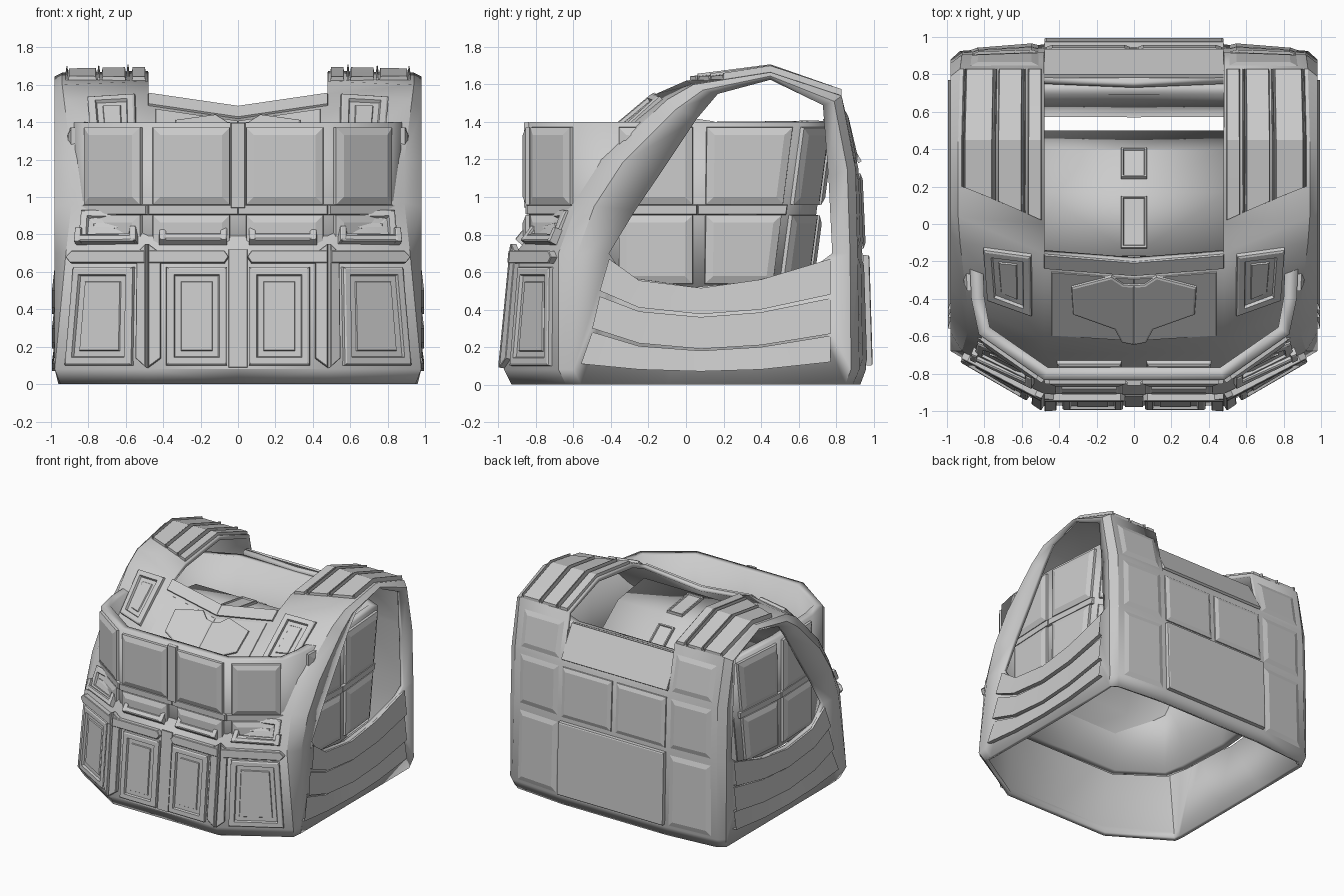
import bpy, bmesh
from mathutils import Vector as V

if "Cube" in bpy.data.objects:
    bpy.data.objects.remove(bpy.data.objects["Cube"])


def finish(name, bm, thick=0.0, mirror=True, angle=30):
    me = bpy.data.meshes.new(name)
    bm.to_mesh(me)
    bm.free()
    ob = bpy.data.objects.new(name, me)
    bpy.context.collection.objects.link(ob)
    if mirror:
        m = ob.modifiers.new("mirror", 'MIRROR')
        m.use_clip = True
        m.merge_threshold = 0.002
    if thick:
        s = ob.modifiers.new("thickness", 'SOLIDIFY')
        s.thickness, s.offset = thick, -1
    bpy.ops.object.select_all(action='DESELECT')
    ob.select_set(True)
    bpy.context.view_layer.objects.active = ob
    bpy.ops.object.shade_smooth_by_angle(angle=angle * 3.14159 / 180)
    return ob


def add_grid(bm, loops, closed=False):
    rows = [[bm.verts.new(p) for p in l] for l in loops]
    for a, b in zip(rows, rows[1:]):
        n = len(a)
        for i in range(n if closed else n - 1):
            j = (i + 1) % n
            bm.faces.new((a[i], b[i], b[j], a[j]))


def at(q, u, v):
    # point on a quad (bottom left, bottom right, top right, top left)
    q = [V(p) for p in q]
    return q[0].lerp(q[1], u).lerp(q[3].lerp(q[2], u), v)


def sub(q, u0, u1, v0, v1):
    return [at(q, u0, v0), at(q, u1, v0), at(q, u1, v1), at(q, u0, v1)]


def plate(name, polys, steps, mirror=True):
    # raised plates: each step is (inset, height)
    bm = bmesh.new()
    for p in polys:
        f = bm.faces.new([bm.verts.new(c) for c in p])
        f.normal_update()
        for t, d in steps:
            bmesh.ops.inset_individual(bm, faces=[f], thickness=t, depth=d, use_even_offset=True)
            f.normal_update()
    return finish(name, bm, 0, mirror, 15)


PILLOW = [(.002, .012), (.03, .022)]
LOW = [(.012, .004), (.025, .008)]
FRAME = [(.002, .022), (.01, .006), (.03, 0), (.006, -.018), (.03, 0), (.004, .008)]
FLAT = [(.002, .022), (.01, .006)]

# ---- vest shell: profiles (y, z) from front hem over the shoulder to back hem
A = [(-.93, 0), (-.97, .08), (-.91, .70), (-.69, .97), (-.62, 1.17), (-.16, 1.55), (.0, 1.62),
     (.45, 1.675), (.83, 1.54), (.92, 1.15), (.94, .7), (.96, .08), (.93, 0)]
B = [(-.64, 0), (-.68, .08), (-.68, .70), (-.58, .97), (-.44, 1.2), (-.1, 1.52), (.04, 1.60),
     (.45, 1.665), (.83, 1.54), (.905, 1.15), (.915, .7), (.925, .08), (.89, 0)]
C = [(-.56, 0), (-.6, .08), (-.58, .70), (-.49, .95), (-.34, 1.18), (-.05, 1.47), (.09, 1.57),
     (.45, 1.645), (.79, 1.51), (.86, 1.15), (.875, .7), (.88, .08), (.85, 0), (.4, 0), (-.1, 0)]
D = [(-.3, .57), (-.37, .64), (-.41, .7), (-.27, .93), (-.12, 1.15), (.06, 1.42), (.17, 1.55),
     (.45, 1.625), (.73, 1.49), (.76, 1.1), (.78, .7), (.7, .64), (.6, .61), (.35, .55), (.05, .52)]
BX = [.95, .98, .92, .89, .89, .93, .94, .94, .93, .92, .92, .93, .90]
LA = [V((.48, y, z)) for y, z in A]
LB = [V((x, y, z)) for x, (y, z) in zip(BX, B)]
LC = [V((.96 if z == 0 else .98, y, z)) for y, z in C]
LD = [V((.96, y, z)) for y, z in D]
LO = [V((0, y, z)) for y, z in A]
LO[4] = V((0, -.65, 1.1))
LO[5] = V((0, -.2, 1.48))

bm = bmesh.new()
add_grid(bm, [LO[:6], LA[:6]])
add_grid(bm, [LO[9:], LA[9:]])
add_grid(bm, [LA, LB, LC[:13]])
add_grid(bm, [LC, LD], True)
add_grid(bm, [[(0, .76, 1.43), LO[9]], [(.48, .78, 1.44), LA[9]]])
bmesh.ops.remove_doubles(bm, verts=bm.verts, dist=.001)
finish("vest_shell", bm, .035, angle=32)


def front(i, a=LO, b=LA):
    return [a[i], b[i], b[i + 1], a[i + 1]]


def back(i, a=LO, b=LA):
    return [b[i + 1], a[i + 1], a[i], b[i]]


# ---- front pouches, straps and holders
f_in, f_out = front(1), front(1, LA, LB)
plate("front_lower_pouch", [sub(f_in, .12, .80, .03, .88), sub(f_out, .16, .88, .03, .88)], FRAME)
# upright strap with a pointed foot, folded over the corner
plate("front_strap_upright", [[at(f_in, *p) for p in ((.86, .09), (1, .01), (1, 1.08), (.86, 1.0))],
                              [at(f_out, *p) for p in ((0, .01), (.11, .09), (.11, 1.0), (0, 1.08))]],
      [(.001, .03), (.004, .003)])
plate("front_strap_level", [[at(f_in, *p) for p in ((.15, .91), (1, .91), (1, 1.02), (.15, 1.02), (.1, .965))],
                            [at(f_out, *p) for p in ((0, .91), (.9, .91), (.97, .965), (.9, 1.02), (0, 1.02))]],
      [(.001, .034), (.004, .004)])
holders = [front(2), front(2, LA, LB)]
plate("front_upper_pouch", [sub(holders[0], .14, .86, .2, .82), sub(holders[1], .12, .85, .2, .82)], FRAME)
plate("front_holder_bar", [sub(h, .14, .86, .16, .3) for h in holders], [(.002, .04), (.008, .006)])
plate("front_holder_post", [sub(h, u, u + .08, .16, .45) for h in holders for u in (.12, .8)],
      [(.002, .045), (.006, .004)])
plate("front_center_strip", [[(-.05, -.97, .09), (.05, -.97, .09), (.05, -.912, .72), (-.05, -.912, .72)]],
      [(.002, .008)], False)

# ---- chest panels
plate("chest_side_pouch", [sub(front(4, LA, LB), .15, .72, .25, .98)], FRAME)
ch = front(4)
plate("chest_panel", [sub(ch, .0, .92, .06, .8)], [(.002, .006)])
wing = [at(ch, u, v) for u, v in ((0, .03), (.14, .05), (.22, .2), (.68, .34), (.7, .66), (.25, .82), (.12, .74), (0, .74))]
plate("chest_emblem_plate", [wing], [(.002, .018), (.01, .005)])
plate("collar_trim", [sub(ch, 0, 1, .84, 1)], [(.002, .012)])

# ---- back panels
plate("back_lower_plate", [[(.48, .962, .1), (-.48, .962, .1), (-.48, .944, .69), (.48, .944, .69)]],
      [(.002, .03), (.008, .004)], False)
plate("back_middle_pouch", [sub(back(9), .02, .96, .05, .95)], [(.002, .008), (.03, .012)])
plate("back_column_panel", [sub(back(i, LA, LB), .12, .93, v0, v1) for i, v0, v1 in
                            ((10, .03, .95), (9, .06, .94), (8, .08, .8))], LOW)
plate("back_upper_panel", [[(.48, .92, 1.18), (-.48, .92, 1.18), (-.48, .78, 1.43), (.48, .78, 1.43)]],
      [(.002, .02)], False)

# ---- shoulder pads: ribbed strips along the strap top
bm = bmesh.new()
for u0, u1, h1 in ((.03, .19, .022), (.22, .25, .035), (.26, .54, .022), (.56, .59, .035), (.60, .93, .022), (.93, .96, .035)):
    sides = []
    for u, h in ((u0, 0), (u0 + .01, h1), (u1 - .01, h1), (u1, 0)):
        line = [LA[i].lerp(LB[i], u) for i in (6, 7, 8)]
        s = .03 + .38 * u
        pts = [line[0].lerp(line[1], s), line[0].lerp(line[1], .7), line[1], line[1].lerp(line[2], .5), line[2]]
        sides.append([p + V((0, 0, h)) for p in pts])
    add_grid(bm, sides)
    for k in (0, 4):
        bm.faces.new([bm.verts.new(s[k]) for s in sides])
bmesh.ops.remove_doubles(bm, verts=bm.verts, dist=.0005)
bmesh.ops.recalc_face_normals(bm, faces=bm.faces)
finish("shoulder_pad", bm, angle=20)

# ---- layered side bands below the armhole
edges = [([(-.41, .67), (-.25, .555), (.08, .515), (.4, .56), (.77, .67)],
          [(-.46, .50), (-.25, .41), (.08, .375), (.4, .40), (.77, .48)]),
         ([(-.46, .47), (-.25, .39), (.08, .36), (.4, .385), (.77, .46)],
          [(-.50, .30), (-.25, .22), (.08, .19), (.4, .21), (.77, .27)]),
         ([(-.50, .28), (-.25, .205), (.08, .18), (.4, .2), (.77, .26)],
          [(-.56, .11), (-.25, .08), (.08, .07), (.4, .08), (.77, .12)])]
bm = bmesh.new()
for up, down in edges:
    add_grid(bm, [[(x, y, z) for y, z in l][::-1] for x, l in
                  ((.955, up), (.975, up), (.995, down), (.96, down))])
bmesh.ops.recalc_face_normals(bm, faces=bm.faces)
finish("side_band", bm, angle=20)

# ---- pouch belt ring: (x, y at top, y at bottom), standing inside the shell
R = [(0, -.835, -.835), (.48, -.835, -.835), (.83, -.59, -.59), (.87, -.4, -.4),
     (.89, .06, .06), (.85, .6, .48), (.5, .76, .64), (0, .76, .64)]
top = [V((x, y, 1.4)) for x, y, b in R]
low = [V((x, b, .5)) for x, y, b in R]
bm = bmesh.new()
add_grid(bm, [low, top])
bm.faces.ensure_lookup_table()
bm.normal_update()
if bm.faces[0].normal.y > 0:
    bmesh.ops.reverse_faces(bm, faces=bm.faces)
finish("belt_ring", bm, .07, angle=15)
cells = []
for i in (0, 1, 3, 4, 5, 6):
    q = [low[i], low[i + 1], top[i + 1], top[i]]
    for v in ((.04, .45), (.51, .97)):
        cells.append(sub(q, .09, .95, *v))
plate("belt_panel", cells, [(.002, .02), (.04, .016)])
plate("belt_divider", [[(-.04, -.836, .94), (.04, -.836, .94), (.04, -.836, 1.4), (-.04, -.836, 1.4)]],
      [(.004, .028)], False)
plate("belt_rail", [[low[i].lerp(top[i], .45), low[i + 1].lerp(top[i + 1], .45), low[i + 1].lerp(top[i + 1], .51),
                     low[i].lerp(top[i], .51)] for i in (0, 1, 3, 4)], [(.004, .02)])

# ---- inner liner curving back behind the collar
line = [(-.17, 1.43), (.17, 1.38), (.4, 1.2), (.5, .95)]
bm = bmesh.new()
add_grid(bm, [[(x, y, z) for y, z in line] for x in (0, .5)])
finish("inner_liner", bm, .03)
plate("liner_tab", [[(-.07, y0, z0), (.07, y0, z0), (.07, y1, z1), (-.07, y1, z1)] for y0, z0, y1, z1 in
                    ((-.13, 1.425, .15, 1.383), (.24, 1.325, .4, 1.2))], [(.002, .02), (.01, 0), (.004, -.01)], False)
